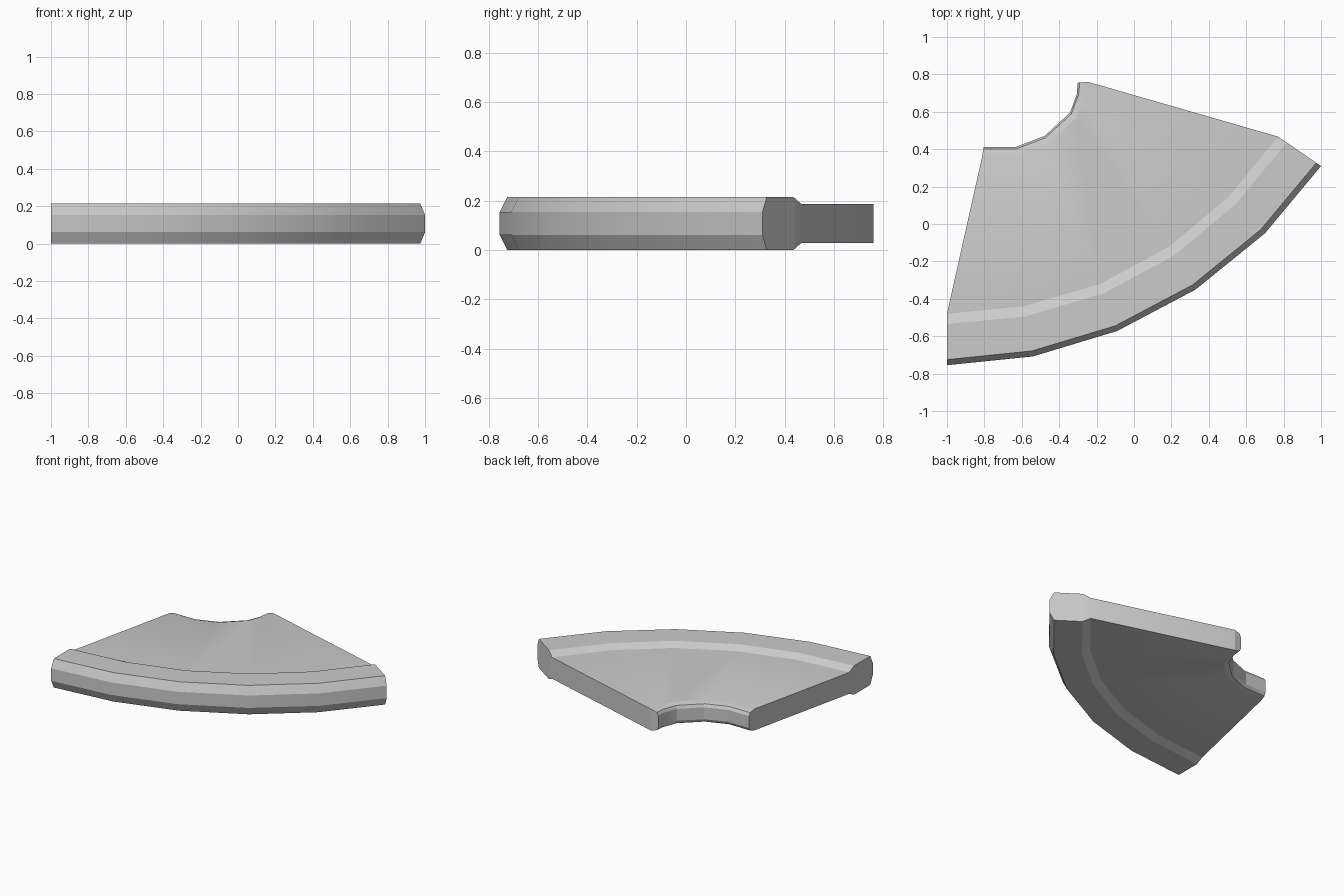
import bpy, bmesh, math
from mathutils import Vector

if "Cube" in bpy.data.objects:
    bpy.data.objects.remove(bpy.data.objects["Cube"])

# Plan outlines, each running from the left cut to the right cut
RIM = [(-1, -.755), (-.54, -.708), (-.09, -.572), (.33, -.35), (.70, -.05), (1, .31)]
CRUST = [(-1, -.48), (-.59, -.44), (-.18, -.32), (.19, -.12), (.50, .14), (.77, .467)]
LIP = [(-.812, .36), (-.63, .36), (-.47, .417), (-.31, .567), (-.267, .668), (-.246, .76)]
BITE = [(-.804, .412), (-.632, .412), (-.476, .472), (-.342, .596), (-.305, .695), (-.302, .755)]

# Cross-section: (outline a, outline b, blend, half thickness)
MID = .107
SECTION = [
    (RIM, CRUST, 0, .046),
    (RIM, CRUST, .11, .107),
    (RIM, CRUST, .80, .107),
    (RIM, CRUST, 1, .079),
    (LIP, BITE, 0, .079),
    (LIP, BITE, .78, .066),
    (LIP, BITE, 1, .044),
]

bm = bmesh.new()


def ring(a, b, t, z):
    return [bm.verts.new(Vector(p).lerp(Vector(q), t).to_3d() + Vector((0, 0, z)))
            for p, q in zip(a, b)]


def strip(r, s):
    for i in range(len(r) - 1):
        bm.faces.new((r[i], r[i + 1], s[i + 1], s[i]))


tops = [ring(a, b, t, MID + h) for a, b, t, h in SECTION]
bottoms = [ring(a, b, t, MID - h) for a, b, t, h in SECTION]

# Upper and lower skins, outer wall and bitten inner wall
for i in range(len(SECTION) - 1):
    strip(tops[i], tops[i + 1])
    strip(bottoms[i + 1], bottoms[i])
strip(bottoms[0], tops[0])
strip(tops[-1], bottoms[-1])

# Cut sides
for end in (0, -1):
    for i in range(len(SECTION) - 1):
        bm.faces.new((tops[i][end], tops[i + 1][end], bottoms[i + 1][end], bottoms[i][end]))

bmesh.ops.recalc_face_normals(bm, faces=bm.faces)
mesh = bpy.data.meshes.new("bitten_slice")
bm.to_mesh(mesh)
bm.free()
obj = bpy.data.objects.new("bitten_slice", mesh)
bpy.context.collection.objects.link(obj)

# Smooth rim, crisp folds
bpy.context.view_layer.objects.active = obj
obj.select_set(True)
bpy.ops.object.shade_smooth_by_angle(angle=math.radians(20))
